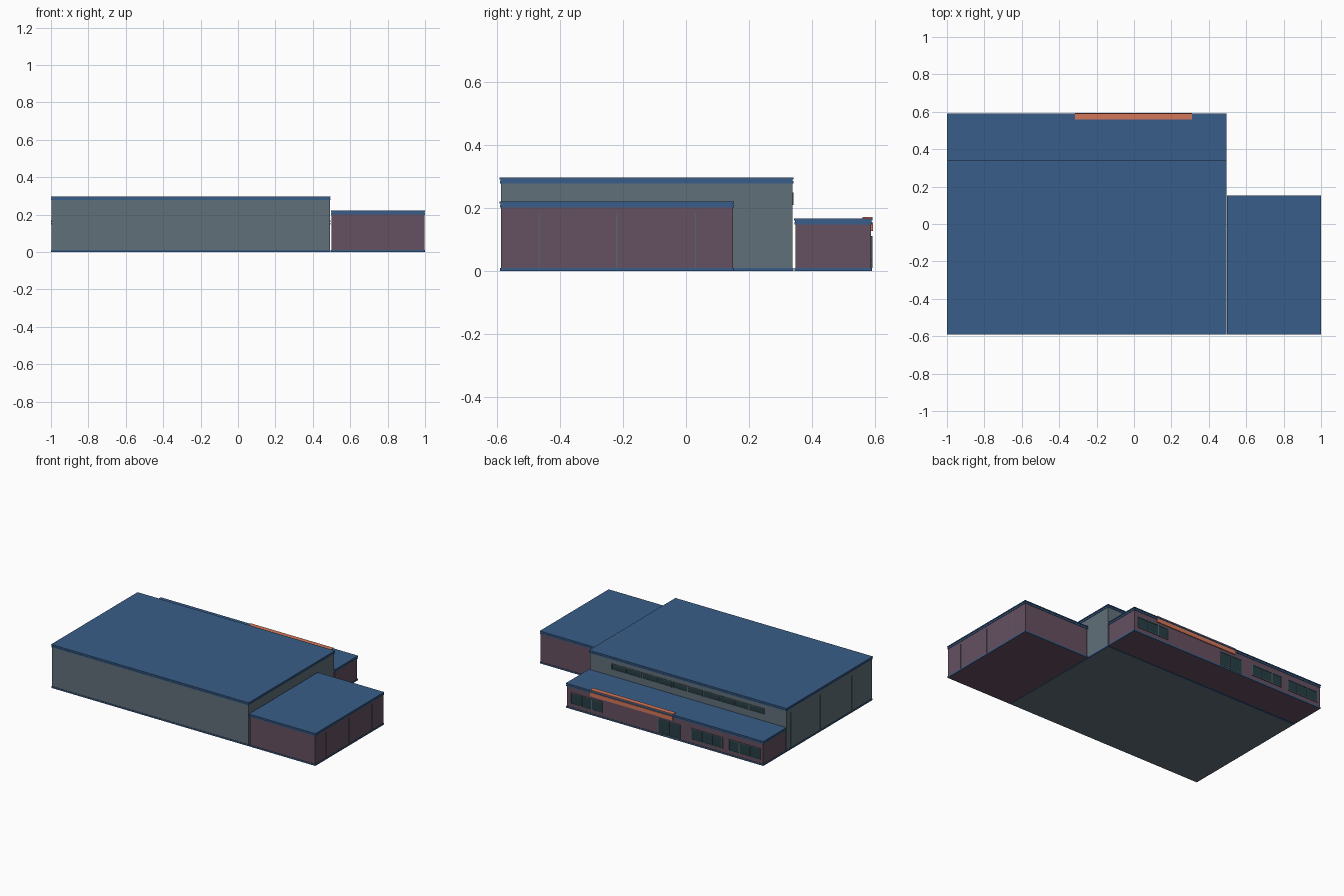
import bpy, bmesh

if "Cube" in bpy.data.objects:
    bpy.data.objects.remove(bpy.data.objects["Cube"])


def mat(name, r, g, b):
    m = bpy.data.materials.new(name)
    m.diffuse_color = (r, g, b, 1)
    m.use_nodes = True
    m.node_tree.nodes["Principled BSDF"].inputs["Base Color"].default_value = m.diffuse_color
    return m


GREY = mat("grey_cladding", 0.12, 0.16, 0.19)
PLUM = mat("plum_cladding", 0.13, 0.08, 0.12)
BLUE = mat("blue_roof", 0.04, 0.11, 0.25)
GLASS = mat("dark_glass", 0.02, 0.05, 0.06)
FRAME = mat("frame", 0.09, 0.13, 0.15)
ORANGE = mat("orange_canopy", 0.65, 0.18, 0.1)


def boxes(name, spans, material):
    """One object made of boxes given as (x0, x1, y0, y1, z0, z1)."""
    bm = bmesh.new()
    for x0, x1, y0, y1, z0, z1 in spans:
        verts = bmesh.ops.create_cube(bm, size=1)["verts"]
        for v in verts:
            v.co = (x0 if v.co.x < 0 else x1,
                    y0 if v.co.y < 0 else y1,
                    z0 if v.co.z < 0 else z1)
    me = bpy.data.meshes.new(name)
    bm.to_mesh(me)
    bm.free()
    me.materials.append(material)
    ob = bpy.data.objects.new(name, me)
    bpy.context.collection.objects.link(ob)
    return ob


def volume(name, x0, x1, y0, y1, h, material):
    """Building block: walls, base strip and stepped flat roof."""
    def inset(d, z0, z1):
        return (x0 + d, x1 - d, y0 + d, y1 - d, z0, z1)
    boxes(name + "_walls", [inset(0.004, 0, h - 0.012)], material)
    d, t = 0.001, 0.010
    boxes(name + "_base_strip", [
        (x0 + d, x1 - d, y0 + d, y0 + t, 0, 0.01),
        (x0 + d, x1 - d, y1 - t, y1 - d, 0, 0.01),
        (x0 + d, x0 + t, y0 + t, y1 - t, 0, 0.01),
        (x1 - t, x1 - d, y0 + t, y1 - t, 0, 0.01)], BLUE)
    boxes(name + "_roof", [inset(0.001, h - 0.02, h - 0.012),
                           inset(0.003, h - 0.012, h - 0.007),
                           inset(0.0, h - 0.007, h)], BLUE)


# Three blocks
volume("main_hall", -1.0, 0.495, -0.592, 0.342, 0.298, GREY)
volume("side_wing", 0.497, 1.0, -0.592, 0.153, 0.222, PLUM)
volume("rear_wing", -1.0, 0.495, 0.343, 0.592, 0.168, PLUM)


def window(name, x0, x1, y, z0, z1, panes):
    """Glazing with a thin frame and mullions on a rear wall at y."""
    f = 0.005
    boxes(name + "_glass", [(x0, x1, y - 0.01, y + 0.001, z0, z1)], GLASS)
    bars = [(x0, x1, y - 0.01, y + 0.004, z, z + f) for z in (z0, z1 - f)]
    for i in range(panes + 1):
        x = x0 + (x1 - x0 - f) * i / panes
        bars.append((x, x + f, y - 0.01, y + 0.004, z0 + f, z1 - f))
    boxes(name + "_frame", bars, FRAME)


# Rear wing windows and entrance door
for i, (a, b) in enumerate([(0.22, 0.46), (-0.69, -0.45), (-0.975, -0.735)]):
    window(f"rear_window_{i + 1}", a, b, 0.588, 0.035, 0.112, 3)
window("entrance_door", -0.37, -0.20, 0.588, 0.011, 0.112, 2)

# Clerestory strip above the rear wing
for i in range(5):
    a = -0.83 + i * 0.233
    window(f"clerestory_{i + 1}", a, a + 0.227, 0.338, 0.21, 0.25, 2)

# Canopy over the rear roof edge
boxes("canopy", [(-0.315, 0.31, 0.56, 0.592, 0.163, 0.172),
                 (-0.315, 0.31, 0.585, 0.594, 0.128, 0.155)], ORANGE)

# Wall joints on both short sides
boxes("side_wing_joints", [(0.99, 0.998, y - 0.002, y + 0.002, 0.01, 0.185)
                           for y in (-0.467, -0.22, 0.03)], FRAME)
boxes("hall_joints", [(-0.998, -0.99, y - 0.002, y + 0.002, 0.01, 0.25)
                      for y in (0.29, -0.03, -0.37)], FRAME)
